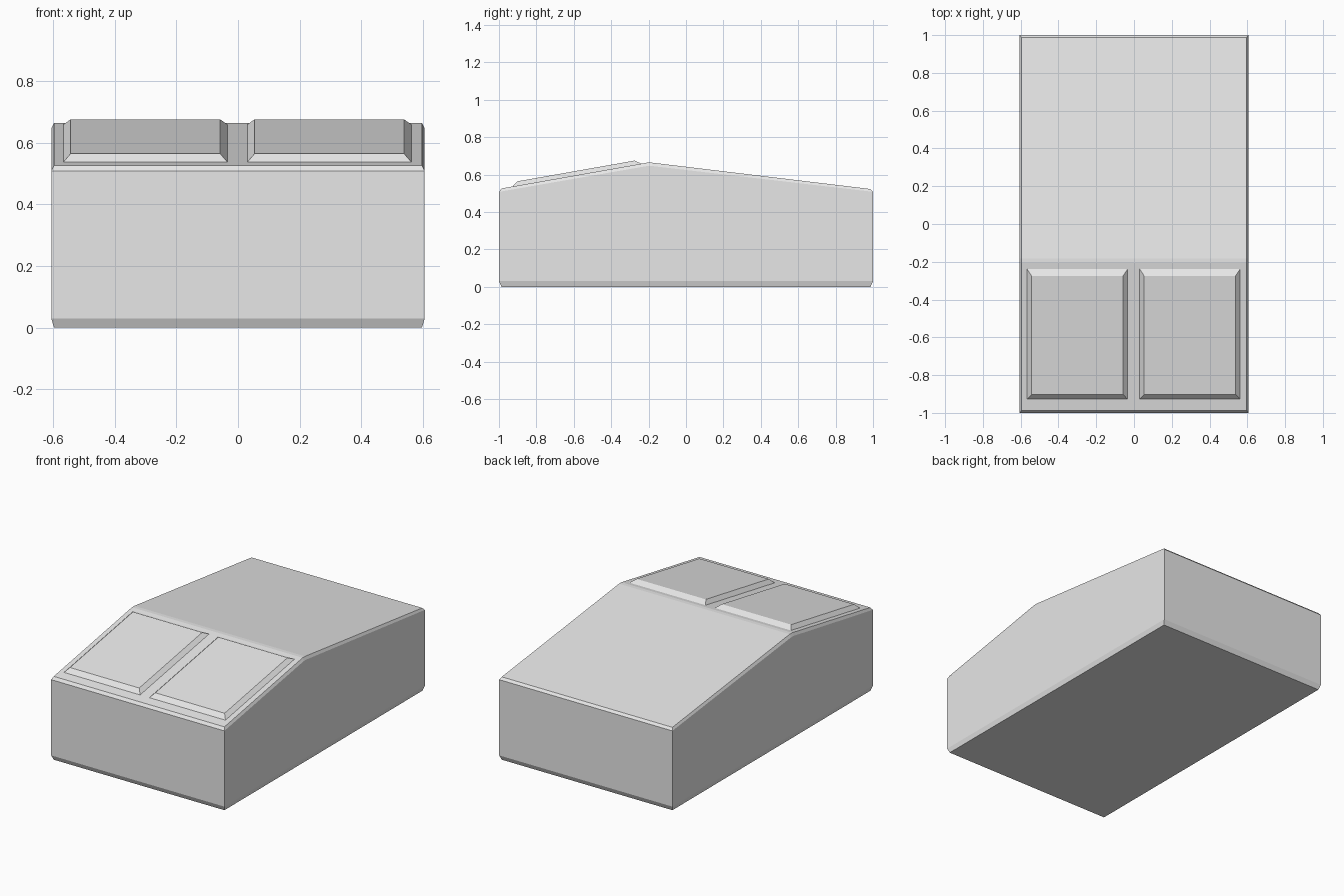
import bpy

# Remove only the default cube
cube = bpy.data.objects.get("Cube")
if cube:
    bpy.data.objects.remove(cube, do_unlink=True)

# Single plain grey
grey = bpy.data.materials.new("light_grey")
grey.use_nodes = True
color = (0.8, 0.8, 0.8, 1)
grey.diffuse_color = color
grey.node_tree.nodes["Principled BSDF"].inputs["Base Color"].default_value = color


def loft(name, rings):
    """Join equal rings of points, bottom to top; cap the bottom only."""
    n = len(rings[0])
    verts = [p for ring in rings for p in ring]
    faces = [tuple(reversed(range(n)))]
    for r in range(len(rings) - 1):
        a, b = r * n, (r + 1) * n
        for i in range(n):
            j = (i + 1) % n
            faces.append((a + i, a + j, b + j, b + i))
    # Top is split into strips across the width, one per slope
    top = (len(rings) - 1) * n
    for i in range(n // 2 - 1):
        faces.append((top + n - 1 - i, top + i, top + i + 1, top + n - 2 - i))
    mesh = bpy.data.meshes.new(name)
    mesh.from_pydata(verts, [], faces)
    mesh.materials.append(grey)
    obj = bpy.data.objects.new(name, mesh)
    bpy.context.collection.objects.link(obj)
    return obj


def ring(x0, x1, stations):
    """Loop up the right edge (+x) front to back, and return along x0."""
    return [(x1, y, z) for y, z in stations] + \
           [(x0, y, z) for y, z in reversed(stations)]


# Wedge-topped body with thin chamfers at the bottom and top edges
HALF_W, EDGE = 0.605, 0.009
RIDGE = (-0.207, -0.183)


def body_ring(inset, front_z, ridge_z, back_z):
    w, end = HALF_W - inset, 1 - inset * 1.5
    return ring(-w, w, [(-end, front_z), (RIDGE[0], ridge_z),
                        (RIDGE[1], ridge_z), (end, back_z)])


loft("body", [
    body_ring(EDGE, 0, 0, 0),
    body_ring(0, 0.03, 0.03, 0.03),
    body_ring(0, 0.508, 0.646, 0.508),
    body_ring(EDGE, 0.526, 0.664, 0.523),
])


# Two raised bevelled panels lying on the front slope
def slope_z(y):
    return 0.664 + (y - RIDGE[0]) * 0.177


def panel_ring(x0, x1, y0, y1, lift):
    return ring(x0, x1, [(y, slope_z(y) + lift) for y in (y0, y1)])


for side, x in (("right", -0.3), ("left", 0.296)):
    loft(side + "_panel", [
        panel_ring(x - 0.27, x + 0.27, -0.932, -0.232, -0.004),
        panel_ring(x - 0.242, x + 0.242, -0.902, -0.275, 0.023),
    ])
